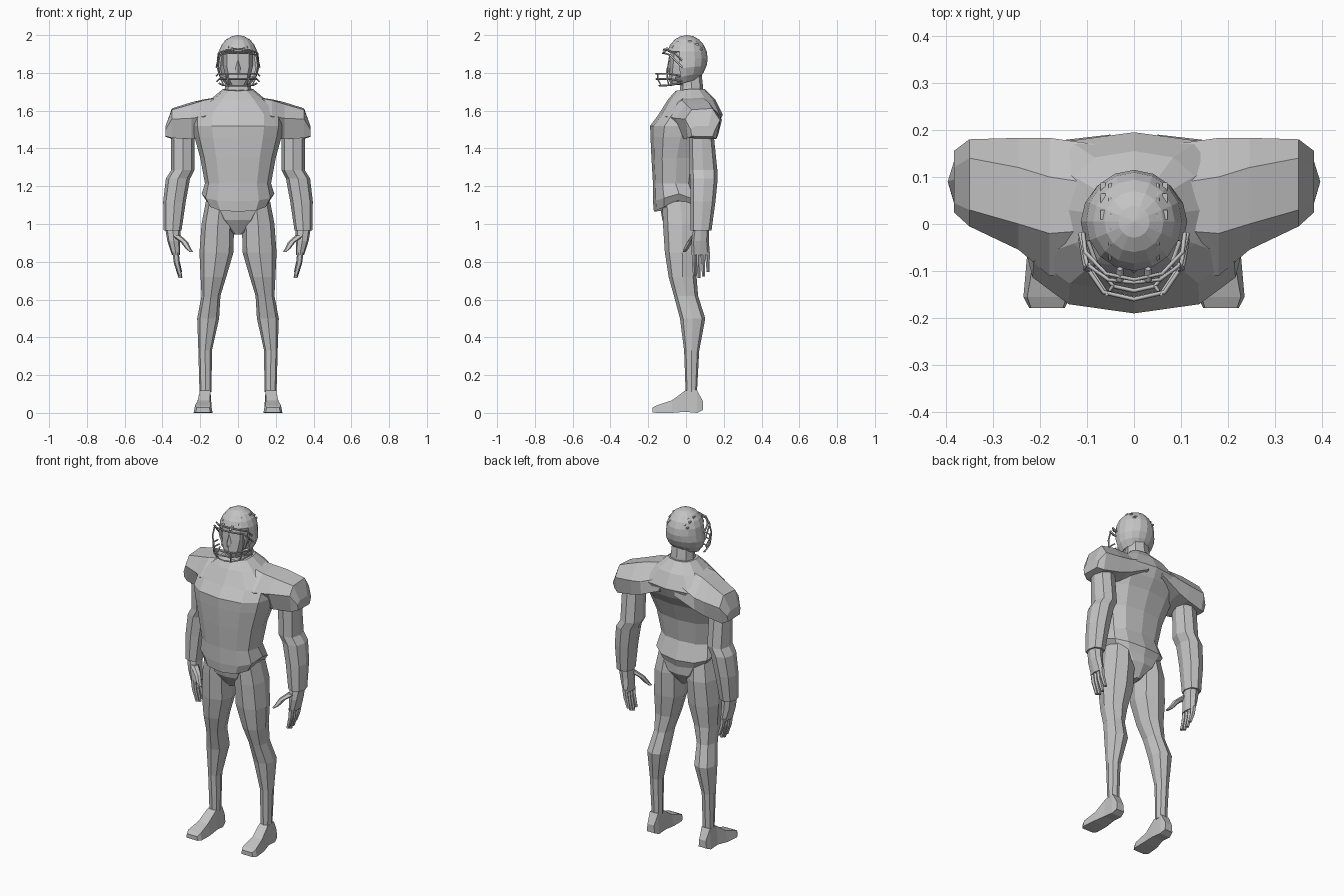
import bpy, bmesh, math
from mathutils import Vector

grey = bpy.data.materials.new("plain grey")
grey.diffuse_color = (0.55, 0.55, 0.55, 1)


def add(name, bm, mirror=False):
    bmesh.ops.recalc_face_normals(bm, faces=bm.faces[:])
    me = bpy.data.meshes.new(name)
    bm.to_mesh(me)
    bm.free()
    me.materials.append(grey)
    ob = bpy.data.objects.new(name, me)
    bpy.context.collection.objects.link(ob)
    if mirror:
        ob.modifiers.new("Mirror", "MIRROR")
    return ob


def skin(name, rings, mirror=False):
    """Bridge a stack of rings and close both ends."""
    bm = bmesh.new()
    vr = [[bm.verts.new(p) for p in r] for r in rings]
    n = len(vr[0])
    for a, b in zip(vr, vr[1:]):
        for i in range(n):
            bm.faces.new((a[i], a[(i + 1) % n], b[(i + 1) % n], b[i]))
    bm.faces.new(vr[0])
    bm.faces.new(vr[-1][::-1])
    return add(name, bm, mirror)


def oval(x, y, z, rx, ry, n=8, power=0.85, front=0.0, back=0.0):
    """Horizontal rounded-box ring; front and back lower those sides."""
    out = []
    for i in range(n):
        a = 2 * math.pi * i / n
        c, s = round(math.cos(a), 6), round(math.sin(a), 6)
        px = math.copysign(abs(c) ** power, c)
        py = math.copysign(abs(s) ** power, s)
        out.append((x + rx * px, y + ry * py, z - abs(py) * (front if py < 0 else back)))
    return out


def body(rows, n):
    """Rings on the centre line from (z, half width, front y, back y, front drop, back drop)."""
    return [oval(0, (f + b) / 2, z, w, (b - f) / 2, n, 0.8, df, db)
            for z, w, f, b, df, db in rows]


def bar(name, pts, r):
    cu = bpy.data.curves.new(name, "CURVE")
    cu.dimensions = "3D"
    cu.bevel_depth, cu.bevel_resolution, cu.use_fill_caps = r, 0, True
    sp = cu.splines.new("POLY")
    sp.points.add(len(pts) - 1)
    for p, q in zip(sp.points, pts):
        p.co = (*q, 1)
    cu.materials.append(grey)
    bpy.context.collection.objects.link(bpy.data.objects.new(name, cu))


# Jersey body with flared hem, dipping at the front and back
skin("jersey", body([
    (1.125, 0.165, -0.170, 0.085, 0.06, 0.06),
    (1.160, 0.192, -0.175, 0.100, 0.04, 0.05),
    (1.215, 0.175, -0.175, 0.065, 0, 0),
    (1.35, 0.20, -0.183, 0.085, 0, 0),
    (1.46, 0.230, -0.188, 0.13, 0, 0),
    (1.52, 0.242, -0.190, 0.17, 0, 0),
    (1.58, 0.238, -0.145, 0.195, 0, 0),
    (1.66, 0.145, -0.095, 0.155, 0, 0),
    (1.715, 0.080, -0.055, 0.10, 0.01, 0)], 12))

# Shoulder pads and sleeves, sections across x
pads = [
    (0.05, [(-.10, 1.62), (-.01, 1.68), (.08, 1.68), (.165, 1.62), (.19, 1.55), (.03, 1.45)]),
    (0.18, [(-.11, 1.57), (-.02, 1.655), (.10, 1.66), (.183, 1.57), (.175, 1.49), (-.02, 1.45)]),
    (0.245, [(-.055, 1.56), (0, 1.635), (.12, 1.645), (.183, 1.56), (.17, 1.47), (-.01, 1.45)]),
    (0.35, [(-.005, 1.555), (.03, 1.605), (.14, 1.612), (.18, 1.55), (.16, 1.45), (.01, 1.455)]),
    (0.383, [(.025, 1.50), (.045, 1.52), (.12, 1.52), (.155, 1.50), (.14, 1.462), (.03, 1.465)])]
skin("shoulder_pads", [[(x, y, z) for y, z in s] for x, s in pads], True)

# Neck
skin("neck", [oval(0, 0.025, 1.62, .085, .07), oval(0, 0.03, 1.73, .068, .06),
              oval(0, 0.02, 1.82, .06, .06)])

# Arms
skin("arm", [oval(*r) for r in [
    (.300, .085, 1.52, .055, .055), (.292, .083, 1.45, .062, .066),
    (.292, .092, 1.285, .062, .074), (.318, .095, 1.24, .064, .073),
    (.336, .09, 1.12, .060, .066), (.346, .08, .965, .047, .055)]], True)

# Hands: palm, four curved fingers, spread thumb
skin("palm", [oval(*r) for r in [
    (.345, .08, .975, .040, .042), (.340, .075, .91, .034, .046),
    (.328, .078, .835, .022, .049)]], True)
for i in range(4):
    y, drop = 0.043 + 0.024 * i, (0.01, 0, 0.008, 0.03)[i]
    skin("finger", [oval(*r, 6) for r in [
        (.330, y, .85, .017, .013), (.324, y, .79 + drop / 2, .015, .012),
        (.305, y + .002, .715 + drop, .010, .009)]], True)
skin("thumb", [oval(*r, 6) for r in [
    (.33, .05, .94, .026, .022), (.285, .02, .905, .020, .017),
    (.262, 0, .868, .014, .014), (.246, -.008, .852, .009, .009)]], True)

# Trousers: hips and legs
skin("hips", body([
    (1.17, .160, -.14, .06, 0, 0), (1.08, .168, -.135, .085, 0, 0),
    (1.02, .115, -.125, .085, 0, 0), (.945, .020, -.08, .04, 0, 0)], 12))
skin("leg", [oval(*r) for r in [
    (.095, -.03, 1.12, .075, .095), (.107, -.02, 1.0, .086, .102),
    (.114, -.02, .85, .090, .092), (.130, -.018, .72, .068, .074),
    (.143, 0, .62, .050, .064), (.158, .035, .50, .058, .067),
    (.174, .030, .33, .036, .040), (.172, .028, .11, .032, .030)]], True)

# Shoes, sections along y: (y, x, bottom z, top z, bottom half width, top half width)
skin("shoe", [[(x - wb, y, b), (x + wb, y, b), (x + wt, y, t), (x - wt, y, t)]
              for y, x, b, t, wb, wt in [
    (-.178, .185, .003, .028, .038, .034), (-.155, .185, 0, .040, .050, .042),
    (-.075, .181, 0, .066, .047, .032), (-.005, .174, .006, .118, .036, .028),
    (.058, .174, 0, .122, .034, .028), (.09, .174, .015, .06, .026, .022)]], True)

# Head inside the helmet
skin("head", [oval(0, *r) for r in [
    (-.045, 1.735, .040, .035), (-.03, 1.77, .064, .062),
    (-.01, 1.84, .080, .078), (-.005, 1.91, .078, .076), (0, 1.95, .05, .05)]])
skin("nose", [oval(0, *r, 4) for r in [
    (-.090, 1.80, .014, .016), (-.088, 1.815, .014, .018), (-.078, 1.865, .007, .010)]])

# Helmet shell: ball with the face opening and the underside removed
C, R = Vector((0, 0.005, 1.875)), Vector((0.107, 0.110, 0.125))
bm = bmesh.new()
bmesh.ops.create_uvsphere(bm, u_segments=16, v_segments=10, radius=1)
gone = []
for f in bm.faces:
    c = f.calc_center_median()
    if c.z < -0.85 or (c.y < -0.45 and c.z < 0.38):
        gone.append(f)
bmesh.ops.delete(bm, geom=gone, context="FACES")
for v in bm.verts:
    p = v.co.copy()
    if p.z < 0:
        p.z *= 1.22 - 0.30 * p.y      # jaw guards hang lower than the nape
        p.x *= 1.06 + 0.14 * -p.z     # keep the sides wide
    v.co = C + Vector((p.x * R.x, p.y * R.y, p.z * R.z))
helmet = add("helmet", bm)
sol = helmet.modifiers.new("Thickness", "SOLIDIFY")
sol.thickness, sol.offset = 0.012, -1


def on_shell(x, y):
    u, v = x / R.x, (y - C.y) / R.y
    return Vector((x, y, C.z + R.z * math.sqrt(max(0, 1 - u * u - v * v)) - 0.005))


# Helmet ridges and vents
for s in (-1, 1):
    bar("helmet_ridge", [on_shell(s * .05, -.075 + .032 * i) for i in range(6)], .004)
    for y in (.02, .055, .078):
        bm = bmesh.new()
        bmesh.ops.create_cube(bm, size=1)
        for v in bm.verts:
            v.co = on_shell(s * .066, y) + Vector((v.co.x * .010, v.co.y * .02, v.co.z * .008))
        add("helmet_vent", bm)

# Face mask: wrap-around bars given as right half, then uprights
halves = [
    [(.108, -.02, 1.865), (.103, -.06, 1.905), (.06, -.105, 1.922), (0, -.118, 1.925)],
    [(.114, -.02, 1.83), (.100, -.085, 1.895), (.055, -.118, 1.905), (0, -.124, 1.905)],
    [(.114, -.03, 1.785), (.105, -.085, 1.795), (.065, -.145, 1.795), (0, -.160, 1.795)],
    [(.112, -.02, 1.755), (.100, -.085, 1.768), (.060, -.145, 1.768), (0, -.158, 1.768)],
    [(.100, -.03, 1.745), (.080, -.085, 1.735), (.045, -.132, 1.732), (0, -.142, 1.732)]]
for h in halves:
    bar("mask_bar", [(-x, y, z) for x, y, z in h[:-1]] + h[::-1], .0048)
for s in (-1, 1):
    bar("mask_upright", [(s * .058, -.150, 1.80), (s * .055, -.148, 1.765),
                         (s * .045, -.132, 1.732)], .0045)
    bar("mask_side", [(s * .095, -.085, 1.900), (s * .104, -.095, 1.84),
                      (s * .092, -.100, 1.768), (s * .075, -.090, 1.735)], .0045)
    # Brow clips
    bar("mask_clip", [(s * .03, -.095, 1.93), (s * .03, -.120, 1.913)], .008)
